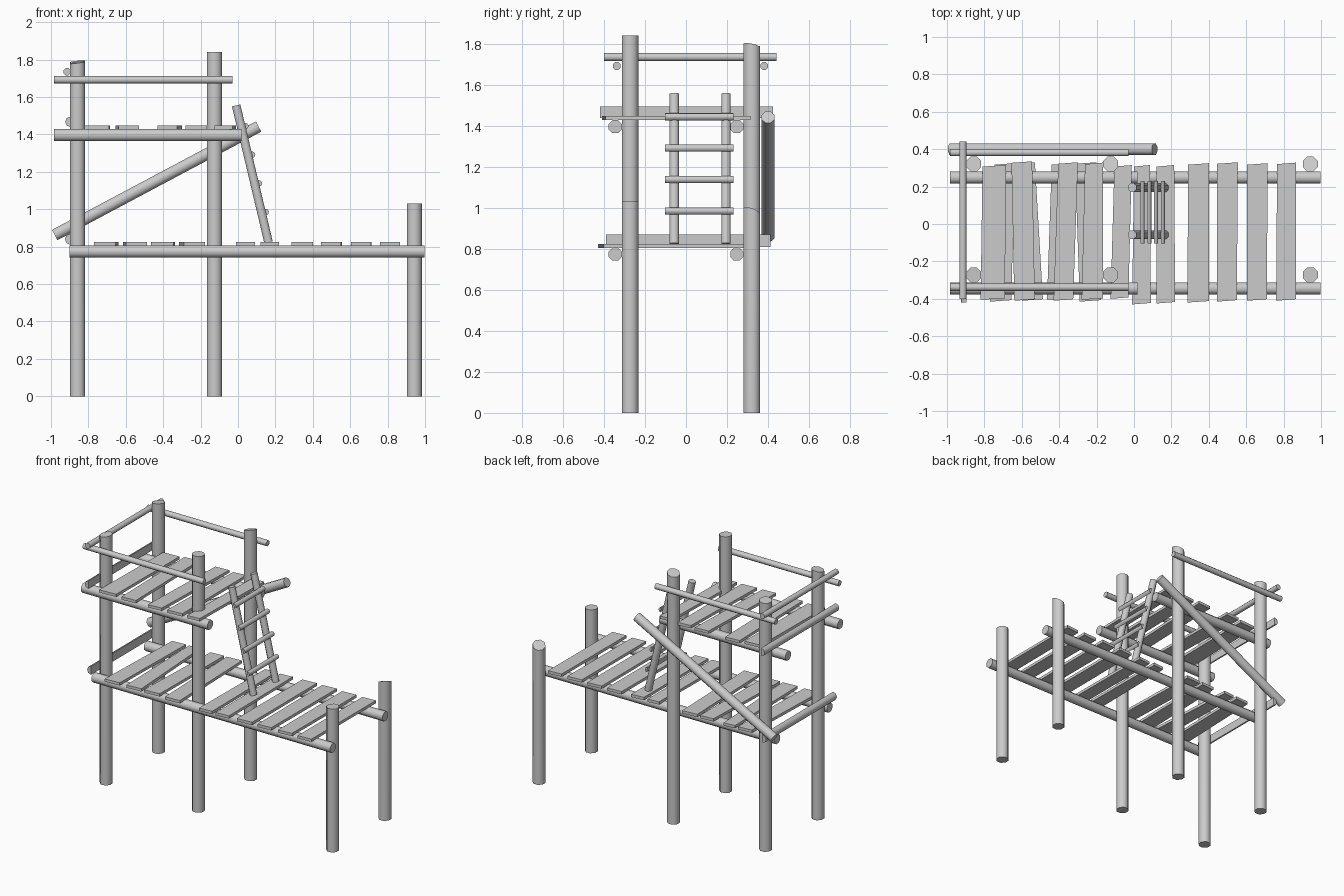
import bpy, bmesh, math
from mathutils import Vector

if "Cube" in bpy.data.objects:
    bpy.data.objects.remove(bpy.data.objects["Cube"])


def finish(name, bm, smooth=True):
    bmesh.ops.recalc_face_normals(bm, faces=bm.faces)
    me = bpy.data.meshes.new(name)
    bm.to_mesh(me)
    bm.free()
    ob = bpy.data.objects.new(name, me)
    bpy.context.collection.objects.link(ob)
    if smooth:
        bpy.ops.object.select_all(action='DESELECT')
        ob.select_set(True)
        bpy.context.view_layer.objects.active = ob
        bpy.ops.object.shade_smooth_by_angle(angle=math.radians(50))
    return ob


def log(name, p0, p1, r, out=(0, 0, 1), half=False, slope=(0, 0)):
    """Eight-sided log (r = half width over flats), or a half log bulging towards 'out'."""
    p0, p1 = Vector(p0), Vector(p1)
    d = (p1 - p0).normalized()
    u = Vector(out)
    u = (u - d * u.dot(d)).normalized()
    v = d.cross(u)
    if half:
        angles = [math.radians(-90 + 45 * i) for i in range(5)]
        rad = r
    else:
        angles = [math.radians(22.5 + 45 * i) for i in range(8)]
        rad = r / math.cos(math.radians(22.5))
    bm = bmesh.new()
    rings = []
    for k, p in enumerate((p0, p1)):
        ring = []
        for a in angles:
            o = (u * math.cos(a) + v * math.sin(a)) * rad
            cut = d * (o.x * slope[0] + o.y * slope[1]) * k
            ring.append(bm.verts.new(p + o + cut))
        rings.append(ring)
    n = len(angles)
    for i in range(n):
        j = (i + 1) % n
        bm.faces.new((rings[0][i], rings[0][j], rings[1][j], rings[1][i]))
    bm.faces.new(rings[0])
    bm.faces.new(rings[1])
    return finish(name, bm)


def plank(name, z, back, front, y0, y1, t=0.02):
    """Slightly crooked deck board; back/front are its x ranges at y1/y0."""
    bm = bmesh.new()
    pts = [(front[0], y0), (front[1], y0 + 0.008), (back[1], y1), (back[0], y1 - 0.008)]
    lo = [bm.verts.new((x, y, z)) for x, y in pts]
    face = bm.faces.new(lo)
    ext = bmesh.ops.extrude_face_region(bm, geom=[face])
    bmesh.ops.translate(bm, vec=(0, 0, t),
                        verts=[g for g in ext['geom'] if isinstance(g, bmesh.types.BMVert)])
    return finish(name, bm, False)


# posts: x, front height, back height, and saw-cut slopes of the tops
YF, YB = -0.272, 0.321
for tag, x, hf, hb, sf, sb in (
        ("left", -0.857, 1.785, 1.79, (0.15, 0.1), (0.1, -0.1)),
        ("middle", -0.125, 1.84, 1.79, (0, 0), (0.25, -0.2)),
        ("right", 0.943, 1.03, 0.985, (0, 0), (0.3, -0.35))):
    log(f"front_{tag}_post", (x, YF, 0), (x, YF, hf), 0.04, (1, 0, 0), slope=sf)
    log(f"back_{tag}_post", (x, YB, 0), (x, YB, hb), 0.04, (1, 0, 0), slope=sb)

# deck beams and handrails
for tag, y, ry in (("front", -0.345, -0.338), ("back", 0.248, 0.382)):
    log(f"{tag}_lower_beam", (-0.9, y, 0.774), (0.997, y, 0.774), 0.032)
    log(f"{tag}_upper_beam", (-0.985, y, 1.396), (0.02, y, 1.396), 0.032)
    log(f"{tag}_handrail", (-0.985, ry, 1.692), (-0.03, ry, 1.692), 0.019)
log("end_handrail", (-0.915, -0.4, 1.735), (-0.915, 0.442, 1.735), 0.019)

# half logs closing the left end of each deck
log("upper_end_rail", (-0.896, -0.42, 1.467), (-0.896, 0.425, 1.467), 0.028, (-1, 0, 0), True)
log("lower_end_rail", (-0.896, -0.39, 0.84), (-0.896, 0.412, 0.84), 0.03, (-1, 0, 0), True)

# diagonal brace on the back
log("diagonal_brace", (-0.98, 0.4, 0.862), (0.11, 0.4, 1.442), 0.031)

# upper deck boards: x range at back, x range at front, y range
upper = [((-0.81, -0.685), (-0.82, -0.69), -0.405, 0.315),
         ((-0.655, -0.545), (-0.64, -0.53), -0.41, 0.335),
         ((-0.405, -0.3), (-0.43, -0.325), -0.41, 0.33),
         ((-0.262, -0.165), (-0.28, -0.165), -0.405, 0.328),
         ((-0.105, -0.012), (-0.125, -0.03), -0.4, 0.315)]
# lower deck boards
lower = [((-0.745, -0.64), (-0.77, -0.655), -0.415, 0.325),
         ((-0.615, -0.53), (-0.6, -0.487), -0.41, 0.33),
         ((-0.44, -0.337), (-0.465, -0.345), -0.405, 0.325),
         ((-0.315, -0.2), (-0.29, -0.177), -0.415, 0.33),
         ((0.0, 0.085), (-0.01, 0.09), -0.43, 0.315),
         ((0.12, 0.215), (0.12, 0.22), -0.425, 0.315),
         ((0.29, 0.4), (0.285, 0.4), -0.42, 0.325),
         ((0.445, 0.555), (0.445, 0.55), -0.415, 0.33),
         ((0.605, 0.715), (0.605, 0.71), -0.41, 0.325),
         ((0.765, 0.867), (0.76, 0.865), -0.41, 0.328)]
for tag, z, boards in (("upper", 1.427, upper), ("lower", 0.804, lower)):
    for i, (b, f, y0, y1) in enumerate(boards, 1):
        plank(f"{tag}_deck_board_{i}", z, b, f, y0, y1)

# ladder rails and half-round rungs
top, foot = Vector((-0.01, 0, 1.555)), Vector((0.163, 0, 0.824))
d = (foot - top).normalized()
out = Vector((-d.z, 0, d.x))
for tag, y in (("front", -0.057), ("back", 0.195)):
    log(f"ladder_{tag}_rail", top + Vector((0, y, 0)), foot + Vector((0, y, 0)), 0.023, out)
for i, z in enumerate((0.985, 1.138, 1.291, 1.444), 1):
    c = top + d * ((z - 0.005 - top.z) / d.z) + out * 0.022
    log(f"ladder_rung_{i}", (c.x, -0.103, c.z), (c.x, 0.231, c.z), 0.018, out, True)
